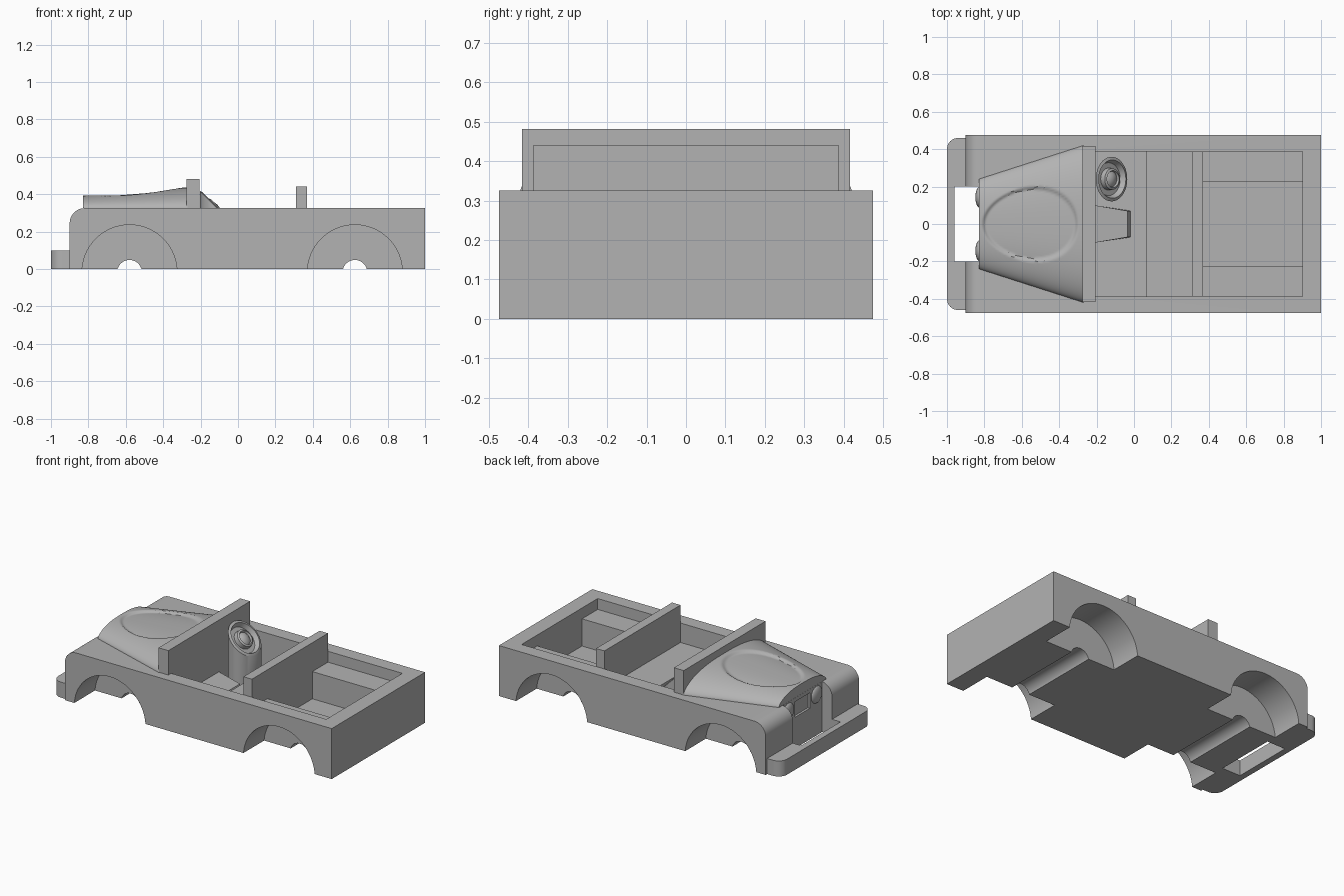
import bpy, bmesh, math
from mathutils import Vector

if "Cube" in bpy.data.objects:
    bpy.data.objects.remove(bpy.data.objects["Cube"])

paint = bpy.data.materials.new("plain_grey")
paint.use_nodes = True
GREY = (0.45, 0.45, 0.45, 1)
paint.diffuse_color = GREY
paint.node_tree.nodes["Principled BSDF"].inputs["Base Color"].default_value = GREY


def make(name, bm, smooth=None):
    bmesh.ops.recalc_face_normals(bm, faces=bm.faces)
    mesh = bpy.data.meshes.new(name)
    bm.to_mesh(mesh)
    bm.free()
    mesh.materials.append(paint)
    ob = bpy.data.objects.new(name, mesh)
    bpy.context.collection.objects.link(ob)
    if smooth:
        bpy.ops.object.select_all(action='DESELECT')
        ob.select_set(True)
        bpy.context.view_layer.objects.active = ob
        bpy.ops.object.shade_smooth_by_angle(angle=math.radians(smooth))
    return ob


def prism(name, outline, move, smooth=None):
    """Extrude a closed 3D outline along a vector."""
    bm = bmesh.new()
    face = bm.faces.new([bm.verts.new(p) for p in outline])
    ext = bmesh.ops.extrude_face_region(bm, geom=[face])
    verts = [v for v in ext["geom"] if isinstance(v, bmesh.types.BMVert)]
    bmesh.ops.translate(bm, verts=verts, vec=move)
    return make(name, bm, smooth)


def box(name, x0, x1, y0, y1, z0, z1):
    return prism(name, [(x0, y0, z0), (x1, y0, z0), (x1, y1, z0), (x0, y1, z0)], (0, 0, z1 - z0))


def arc(cx, cy, r, start, end, n=12):
    angles = [math.radians(start + (end - start) * i / n) for i in range(n + 1)]
    return [(cx + r * math.cos(a), cy + r * math.sin(a)) for a in angles]


def wheel_cut(x, r, y0, y1):
    ring = arc(x, -0.018, r, 0, 360, 64)[:-1]
    return prism("cutter", [(a, y0, b) for a, b in ring], (0, y1 - y0, 0))


def cut(target, cutters):
    for c in cutters:
        mod = target.modifiers.new("cut", 'BOOLEAN')
        mod.operation, mod.solver, mod.object = 'DIFFERENCE', 'EXACT', c
        bpy.ops.object.select_all(action='DESELECT')
        target.select_set(True)
        bpy.context.view_layer.objects.active = target
        bpy.ops.object.modifier_apply(modifier=mod.name)
        bpy.data.objects.remove(c)
    bpy.ops.object.shade_smooth_by_angle(angle=math.radians(30))


TOP, HALF, INNER, FLOOR = 0.325, 0.475, 0.387, 0.08

# Body tub with rounded nose, seat step and cargo bed between wheel boxes
side = [(1, 0), (1, TOP)] + arc(-0.82, TOP - 0.08, 0.08, 90, 180) + [(-0.9, 0)]
body = prism("body", [(x, -HALF, z) for x, z in side], (0, 2 * HALF, 0))
cutters = [
    box("cutter", -0.205, 0.065, -INNER, INNER, FLOOR, 1),
    box("cutter", 0.06, 0.315, -INNER, INNER, 0.2, 1),
    box("cutter", 0.368, 0.9, -0.228, 0.228, FLOOR, 1),
    box("cutter", 0.368, 0.9, -INNER, INNER, 0.255, 1),
    box("cutter", -1, -0.83, -0.2, 0.2, -0.1, 1),
    box("cutter", -0.9, -0.815, -0.075, 0.075, 0.2, 0.3),
]
for x in (-0.58, 0.625):
    cutters.append(wheel_cut(x, 0.254, -1, -0.265))
    cutters.append(wheel_cut(x, 0.254, 0.265, 1))
    cutters.append(wheel_cut(x, 0.066, -1, 1))
cut(body, cutters)

# Front bumper with rounded corners and an open slot
plan = [(-0.9, -0.46)] + arc(-0.94, -0.4, 0.06, 270, 180) + arc(-0.94, 0.4, 0.06, 180, 90) + [(-0.9, 0.46)]
bumper = prism("bumper", [(x, y, 0) for x, y in plan], (0, 0, 0.1))
cut(bumper, [box("cutter", -0.96, -0.8, -0.2, 0.2, -0.1, 0.3)])

# Windscreen frame and seat back
box("windscreen", -0.275, -0.205, -0.416, 0.416, TOP - 0.01, 0.482)
box("seat_back", 0.31, 0.37, -INNER, INNER, FLOOR, 0.441)


# Domed, widening hood with a shallow oval hollow
def hood_point(u, v):
    x = -0.83 + 0.56 * u
    y = v * (0.24 + 0.18 * u)
    crown = 0.067 + 0.045 * u
    z = TOP + crown * max(0, 1 - abs(v) ** 2.6) ** 0.6
    d = math.hypot((x + 0.555) / 0.26, y / (0.2 + 0.1 * (x + 0.555)))
    t = min(1, max(0, (1 - d) / 0.09))
    return x, y, z - 0.014 * t * t * (3 - 2 * t)


bm = bmesh.new()
NU, NV = 80, 80
rows = []
for i in range(NU + 1):
    angles = [math.pi * j / NV for j in range(NV + 1)]
    rows.append([bm.verts.new(hood_point(i / NU, -math.cos(a))) for a in angles])
for a, b in zip(rows, rows[1:]):
    for j in range(NV):
        bm.faces.new((a[j], a[j + 1], b[j + 1], b[j]))
bm.faces.new(rows[0])
bm.faces.new(rows[-1])
bm.faces.new([r[0] for r in rows] + [r[-1] for r in reversed(rows)])
make("hood", bm, 40)

# Headlights
for name, y in (("left_headlight", 0.143), ("right_headlight", -0.143)):
    bm = bmesh.new()
    bmesh.ops.create_uvsphere(bm, u_segments=32, v_segments=16, radius=0.055)
    for v in bm.verts:
        v.co = Vector((-0.826 + v.co.x * 0.4, y + v.co.y, 0.262 + v.co.z))
    make(name, bm, 40)

# Steering wheel: slanted dished face on an upright column
CX, CY, CZ, N = -0.12, 0.24, 0.333, 48
bm = bmesh.new()
loops = []
for r, lift in ((1, None), (1, 0), (0.86, 0.004), (0.74, -0.016), (0.5, -0.016),
                (0.48, 0.004), (0.38, 0.008), (0.34, 0), (0.2, 0.008), (0.03, 0.01)):
    ring = []
    for k in range(N):
        a = 2 * math.pi * k / N
        dx, dy = 0.084 * r * math.cos(a), 0.119 * r * math.sin(a)
        z = FLOOR - 0.01 if lift is None else CZ - dx + lift
        ring.append(bm.verts.new((CX + dx + (lift or 0), CY + dy, z)))
    loops.append(ring)
for a, b in zip(loops, loops[1:]):
    for k in range(N):
        m = (k + 1) % N
        bm.faces.new((a[k], a[m], b[m], b[k]))
bm.faces.new(loops[0])
bm.faces.new(loops[-1])
make("steering_wheel", bm, 30)

# Tapered gearbox hump on the cabin floor
bm = bmesh.new()
ends = []
for x_low, x_high, w, z in ((-0.21, -0.21, 0.1, 0.15), (-0.015, -0.035, 0.07, 0.128)):
    ends.append([bm.verts.new(p) for p in (
        (x_low, -w, FLOOR - 0.01), (x_low, w, FLOOR - 0.01), (x_high, w, z), (x_high, -w, z))])
for k in range(4):
    m = (k + 1) % 4
    bm.faces.new((ends[0][k], ends[0][m], ends[1][m], ends[1][k]))
for e in ends:
    bm.faces.new(e)
make("gearbox_hump", bm)
